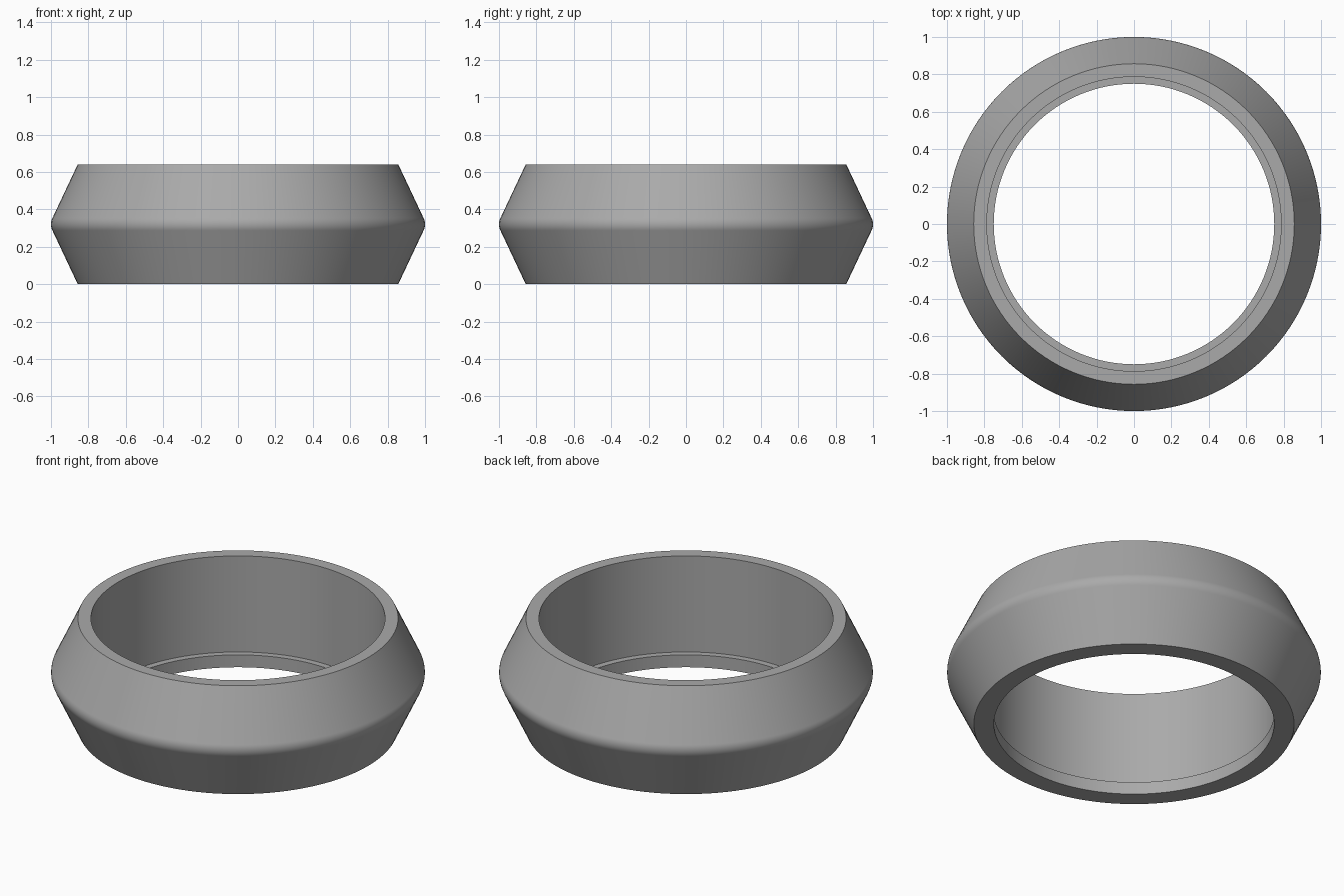
import bpy
import bmesh
import math
from mathutils import Matrix, Vector

cube = bpy.data.objects.get("Cube")
if cube:
    bpy.data.objects.remove(cube, do_unlink=True)

HEIGHT = 0.64
MID = HEIGHT / 2
STEPS = 128


def make_material(name, colour):
    mat = bpy.data.materials.new(name)
    mat.use_nodes = True
    mat.diffuse_color = colour
    mat.node_tree.nodes["Principled BSDF"].inputs["Base Color"].default_value = colour
    return mat


def lathe(name, profile, mat):
    """Spin a closed (radius, height) profile around the z axis."""
    bm = bmesh.new()
    verts = [bm.verts.new((r, 0, z)) for r, z in profile]
    edges = [bm.edges.new((verts[i - 1], verts[i])) for i in range(len(verts))]
    bmesh.ops.spin(bm, geom=verts + edges, cent=(0, 0, 0), axis=(0, 0, 1),
                   angle=math.tau, steps=STEPS, use_merge=True)
    bmesh.ops.remove_doubles(bm, verts=bm.verts, dist=0.0001)
    bmesh.ops.recalc_face_normals(bm, faces=bm.faces)
    mesh = bpy.data.meshes.new(name)
    bm.to_mesh(mesh)
    bm.free()
    mesh.materials.append(mat)
    obj = bpy.data.objects.new(name, mesh)
    bpy.context.collection.objects.link(obj)
    bpy.context.view_layer.objects.active = obj
    obj.select_set(True)
    bpy.ops.object.shade_smooth_by_angle(angle=math.radians(30))
    return obj


# Rounded outer ridge between the two conical sides
slope = math.atan2(0.143, 0.285)
ridge_radius = 0.075
ridge = [(1 - ridge_radius + ridge_radius * math.cos(a), MID + ridge_radius * math.sin(a))
         for a in (slope * i / 4 for i in range(-4, 5))]

# Ring section: bottom rim, ridge, top rim, bore and inner ledge
section = [(0.75, 0), (0.857, 0), *ridge, (0.857, HEIGHT),
           (0.787, HEIGHT), (0.787, 0.073), (0.75, 0.073)]

grey = make_material("grey", (0.4, 0.4, 0.4, 1))
ring = lathe("ring", section, grey)

# Keep the conical sides crisp up to the ridge
weighted = ring.modifiers.new("weighted_normals", 'WEIGHTED_NORMAL')
weighted.keep_sharp = True
